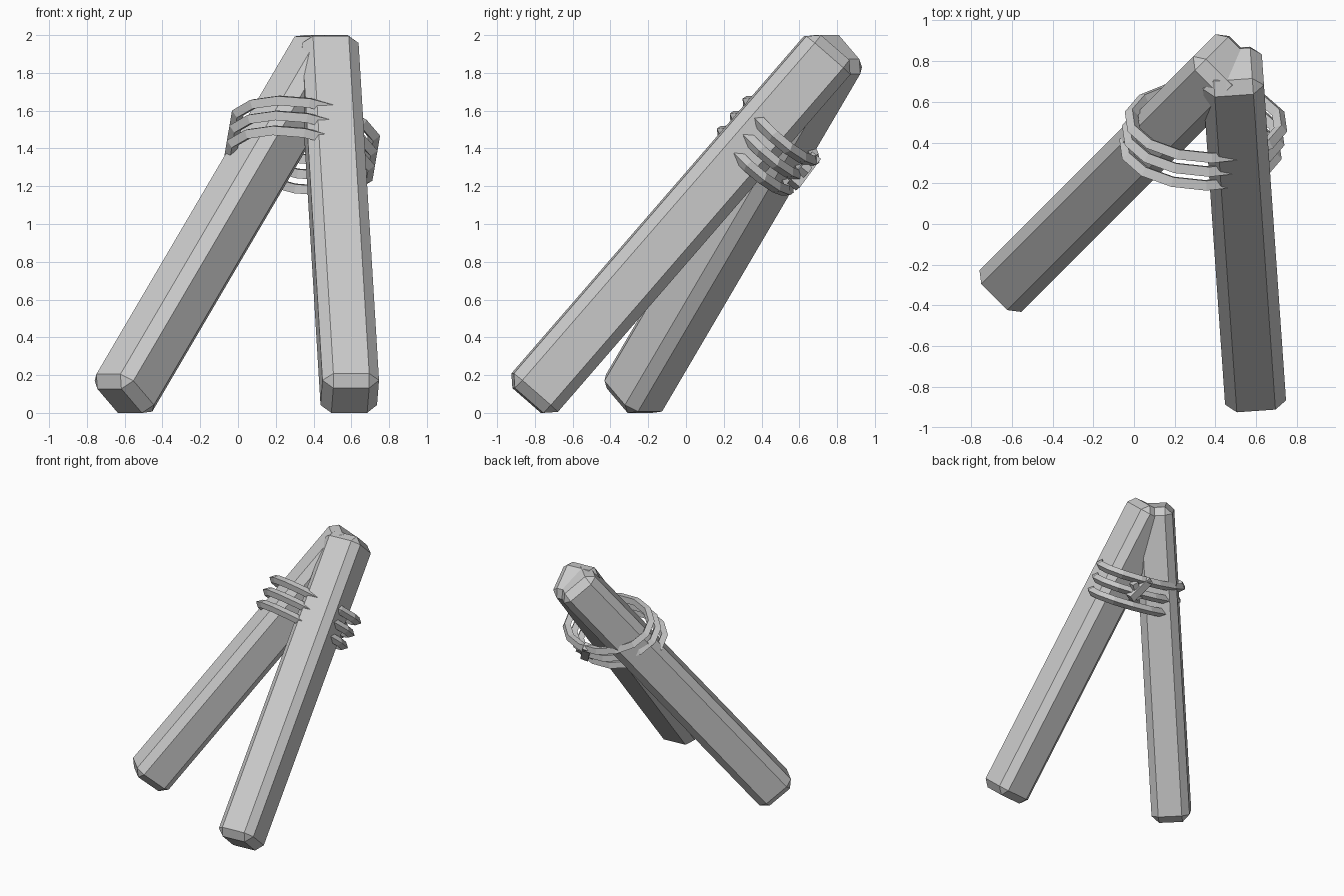
import bpy, bmesh, math
from mathutils import Vector, Matrix

if "Cube" in bpy.data.objects:
    bpy.data.objects.remove(bpy.data.objects["Cube"])

grey = bpy.data.materials.new("plain_grey")
grey.diffuse_color = (0.6, 0.6, 0.6, 1)
grey.use_nodes = True
grey.node_tree.nodes["Principled BSDF"].inputs["Base Color"].default_value = grey.diffuse_color


def finish(name, bm, matrix):
    bmesh.ops.recalc_face_normals(bm, faces=bm.faces)
    mesh = bpy.data.meshes.new(name)
    bm.to_mesh(mesh)
    bm.free()
    mesh.transform(matrix)
    mesh.materials.append(grey)
    ob = bpy.data.objects.new(name, mesh)
    bpy.context.collection.objects.link(ob)
    return ob


def chamfered_box(name, size, chamfer, matrix):
    bm = bmesh.new()
    bmesh.ops.create_cube(bm, size=1)
    bmesh.ops.scale(bm, vec=size, verts=bm.verts)
    if chamfer:
        bmesh.ops.bevel(bm, geom=bm.edges[:], offset=chamfer, segments=1,
                        affect='EDGES', profile=0.5)
    return finish(name, bm, matrix)


def leaning(center, heading, tilt):
    return (Matrix.Translation(center)
            @ Matrix.Rotation(math.radians(heading), 4, 'Z')
            @ Matrix.Rotation(math.radians(-tilt), 4, 'X'))


# Two leaning beams crossing at the top
chamfered_box("right_beam", (0.30, 0.31, 2.476), 0.055,
              leaning((0.5375, -0.027, 1.0), 4, 41))
chamfered_box("left_beam", (0.29, 0.31, 2.434), 0.055,
              leaning((-0.077, 0.25, 1.0), -45, 39.7))

# Plane of the lashing: long way across both beams, short way front to back
across = Vector((1, 0, -0.17)).normalized()
axis = across.cross(Vector((0, 0.76, -0.65))).normalized()
depth = axis.cross(across)
frame = Matrix((across, depth, axis)).transposed().to_4x4()


# Rope loops: oval rings with a diamond cross-section
def rope_loop(name, lift, a, b, sides=14, r=0.034):
    bm = bmesh.new()
    rings = []
    for i in range(sides):
        t = 2 * math.pi * (i + 0.5) / sides
        c, s = math.cos(t), math.sin(t)
        n = Vector((c * b, s * a, 0)).normalized()
        p = Vector((c * a, s * b, lift))
        rings.append([bm.verts.new(p + r * d) for d in
                      (n, Vector((0, 0, 1)), -n, Vector((0, 0, -1)))])
    for i in range(sides):
        p, q = rings[i], rings[(i + 1) % sides]
        for j in range(4):
            k = (j + 1) % 4
            bm.faces.new((p[j], q[j], q[k], p[k]))
    finish(name, bm, Matrix.Translation((0.34, 0.435, 1.415)) @ frame)


for label, lift in (("lower", -0.105), ("middle", 0), ("upper", 0.105)):
    rope_loop(label + "_rope_loop", lift, 0.375, 0.232)

# Knot tied across the loops at the back
knot = Matrix.Translation((0.47, 0.625, 1.28)) @ frame
chamfered_box("knot_long_end", (0.06, 0.06, 0.21), 0,
              knot @ Matrix.Rotation(math.radians(-35), 4, 'Y'))
chamfered_box("knot_short_end", (0.05, 0.05, 0.14), 0,
              knot @ Matrix.Translation((0.02, -0.01, -0.02))
              @ Matrix.Rotation(math.radians(40), 4, 'Y'))
